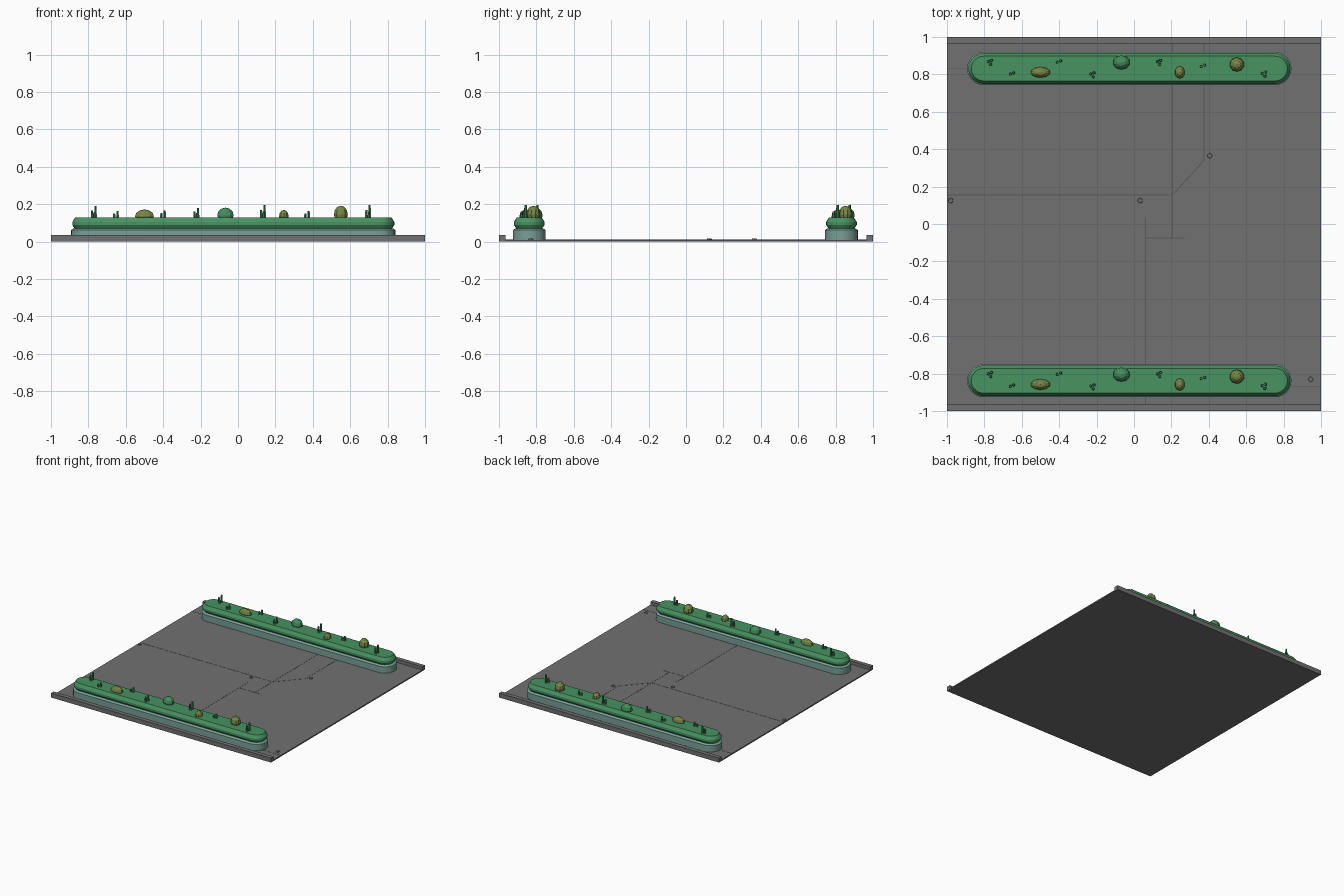
import bpy, bmesh, math
from mathutils import Vector

if "Cube" in bpy.data.objects:
    bpy.data.objects.remove(bpy.data.objects["Cube"])


def material(name, rgb):
    m = bpy.data.materials.new(name)
    m.diffuse_color = (*rgb, 1)
    m.use_nodes = True
    m.node_tree.nodes["Principled BSDF"].inputs["Base Color"].default_value = m.diffuse_color
    return m


GREY = material("paving grey", (0.165, 0.165, 0.165))
DARK = material("seam grey", (0.10, 0.10, 0.10))
TEAL = material("pale teal", (0.19, 0.35, 0.31))
GREEN = material("hedge green", (0.065, 0.29, 0.12))
OLIVE = material("olive", (0.18, 0.24, 0.06))
LEAF = material("leaf green", (0.06, 0.27, 0.11))


def finish(bm, name, mat, smooth=None):
    bmesh.ops.recalc_face_normals(bm, faces=bm.faces)
    me = bpy.data.meshes.new(name)
    bm.to_mesh(me)
    bm.free()
    ob = bpy.data.objects.new(name, me)
    bpy.context.collection.objects.link(ob)
    me.materials.append(mat)
    if smooth:
        bpy.ops.object.select_all(action='DESELECT')
        ob.select_set(True)
        bpy.context.view_layer.objects.active = ob
        bpy.ops.object.shade_smooth_by_angle(angle=math.radians(smooth))
    return ob


def box(name, x0, x1, y0, y1, z0, z1, mat):
    bm = bmesh.new()
    bmesh.ops.create_cube(bm, size=1)
    for v in bm.verts:
        v.co = Vector(((x0 + x1) / 2 + v.co.x * (x1 - x0),
                       (y0 + y1) / 2 + v.co.y * (y1 - y0),
                       (z0 + z1) / 2 + v.co.z * (z1 - z0)))
    return finish(bm, name, mat)


X0, X1, HALF = -0.892, 0.842, 0.088


def stadium_loft(name, cy, profile, mat):
    """Loft round-ended outlines; profile holds (inset, z)."""
    bm, rings = bmesh.new(), []
    n = 12
    for inset, z in profile:
        r, ring = HALF - inset, []
        for cx, start in ((X1 - HALF, -90), (X0 + HALF, 90)):
            for i in range(n + 1):
                a = math.radians(start + 180 * i / n)
                ring.append(bm.verts.new((cx + r * math.cos(a), cy + r * math.sin(a), z)))
        rings.append(ring)
    k = len(rings[0])
    for a, b in zip(rings, rings[1:]):
        for i in range(k):
            bm.faces.new((a[i], a[(i + 1) % k], b[(i + 1) % k], b[i]))
    bm.faces.new(rings[0])
    bm.faces.new(rings[-1])
    return finish(bm, name, mat, 30)


def bush(name, x, y, z, rx, ry, rz, mat):
    bm = bmesh.new()
    bmesh.ops.create_uvsphere(bm, u_segments=10, v_segments=6, radius=1)
    for v in bm.verts:
        v.co = Vector((x + v.co.x * rx, y + v.co.y * ry, z + v.co.z * rz))
    return finish(bm, name, mat)


def tuft(name, x, y, top, blades):
    """Cluster of small tapered stems."""
    bm = bmesh.new()
    offsets = ((0.008, 0.011, 1), (-0.010, 0.004, 0.65), (0.004, -0.011, 0.5))
    for dx, dy, f in offsets[:blades]:
        h = (top - 0.12) * f + 0.005
        new = bmesh.ops.create_cone(bm, cap_ends=True, segments=6, radius1=0.009,
                                    radius2=0.006, depth=h)["verts"]
        bmesh.ops.translate(bm, verts=new, vec=(x + dx, y + dy, 0.12 + h / 2))
    return finish(bm, name, LEAF)


def seam(name, a, b):
    """Thin paving joint between two points."""
    a, b = Vector(a), Vector(b)
    d = (b - a).normalized() * 0.0025
    s = Vector((-d.y, d.x))
    bm = bmesh.new()
    f = bm.faces.new([bm.verts.new((p.x, p.y, 0.0095)) for p in (a - s, b - s, b + s, a + s)])
    ext = bmesh.ops.extrude_face_region(bm, geom=[f])["geom"]
    bmesh.ops.translate(bm, vec=(0, 0, 0.0015),
                        verts=[g for g in ext if isinstance(g, bmesh.types.BMVert)])
    return finish(bm, name, DARK)


# Paved floor and raised kerbs along front and back
box("floor", -1, 1, -0.966, 0.966, 0, 0.01, GREY)
for s, side in ((-1, "front"), (1, "back")):
    y0, y1 = sorted((s * 0.965, s))
    box(side + "_kerb", -1, 1, y0, y1, 0, 0.036, GREY)

# Floor joints
for i, (a, b) in enumerate([
        ((-1, 0.155), (0.205, 0.155)), ((0.205, -0.075), (0.205, 0.965)),
        ((0.205, 0.155), (0.375, 0.34)), ((0.375, 0.34), (0.375, 0.965)),
        ((0.062, 0.035), (0.062, -0.965)), ((0.062, -0.075), (0.27, -0.075)),
        ((-1, 0.83), (-0.88, 0.83)), ((0.84, -0.87), (1, -0.87))]):
    seam(f"floor_joint_{i}", a, b)

# Small floor studs
for i, (x, y) in enumerate([(-0.98, 0.125), (0.033, 0.125), (0.405, 0.365), (0.945, -0.83)]):
    bm = bmesh.new()
    r = bmesh.ops.create_cone(bm, cap_ends=True, segments=8, radius1=0.015, radius2=0.012, depth=0.01)
    bmesh.ops.translate(bm, verts=r["verts"], vec=(x, y, 0.011))
    finish(bm, f"floor_stud_{i}", GREY)

# Two planters with the same planting
for cy, side in ((-0.838, "front"), (0.831, "back")):
    stadium_loft(side + "_planter", cy, [(0, 0.0005), (0, 0.062), (0.012, 0.07)], TEAL)
    stadium_loft(side + "_hedge", cy,
                 [(0.022, 0.066), (0.006, 0.09), (0.006, 0.105), (0.022, 0.13)], GREEN)
    for i, (x, dy, rx, ry, top, mat) in enumerate([
            (-0.50, -0.02, 0.053, 0.029, 0.172, OLIVE), (-0.067, 0.033, 0.046, 0.038, 0.182, LEAF),
            (0.245, -0.02, 0.027, 0.033, 0.170, OLIVE), (0.55, 0.022, 0.039, 0.038, 0.192, OLIVE)]):
        rz = (top - 0.112) / 2 + 0.006
        bush(f"{side}_bush_{i}", x, cy + dy, top - rz, rx, ry, rz, mat)
    for i, (x, dy, top, blades) in enumerate([
            (-0.77, 0.033, 0.185, 3), (-0.652, -0.034, 0.160, 2), (-0.40, 0.03, 0.162, 2),
            (-0.222, -0.033, 0.175, 3), (0.134, 0.033, 0.190, 3), (0.37, 0.007, 0.160, 2),
            (0.696, -0.03, 0.190, 3)]):
        tuft(f"{side}_tuft_{i}", x, cy + dy, top, blades)
